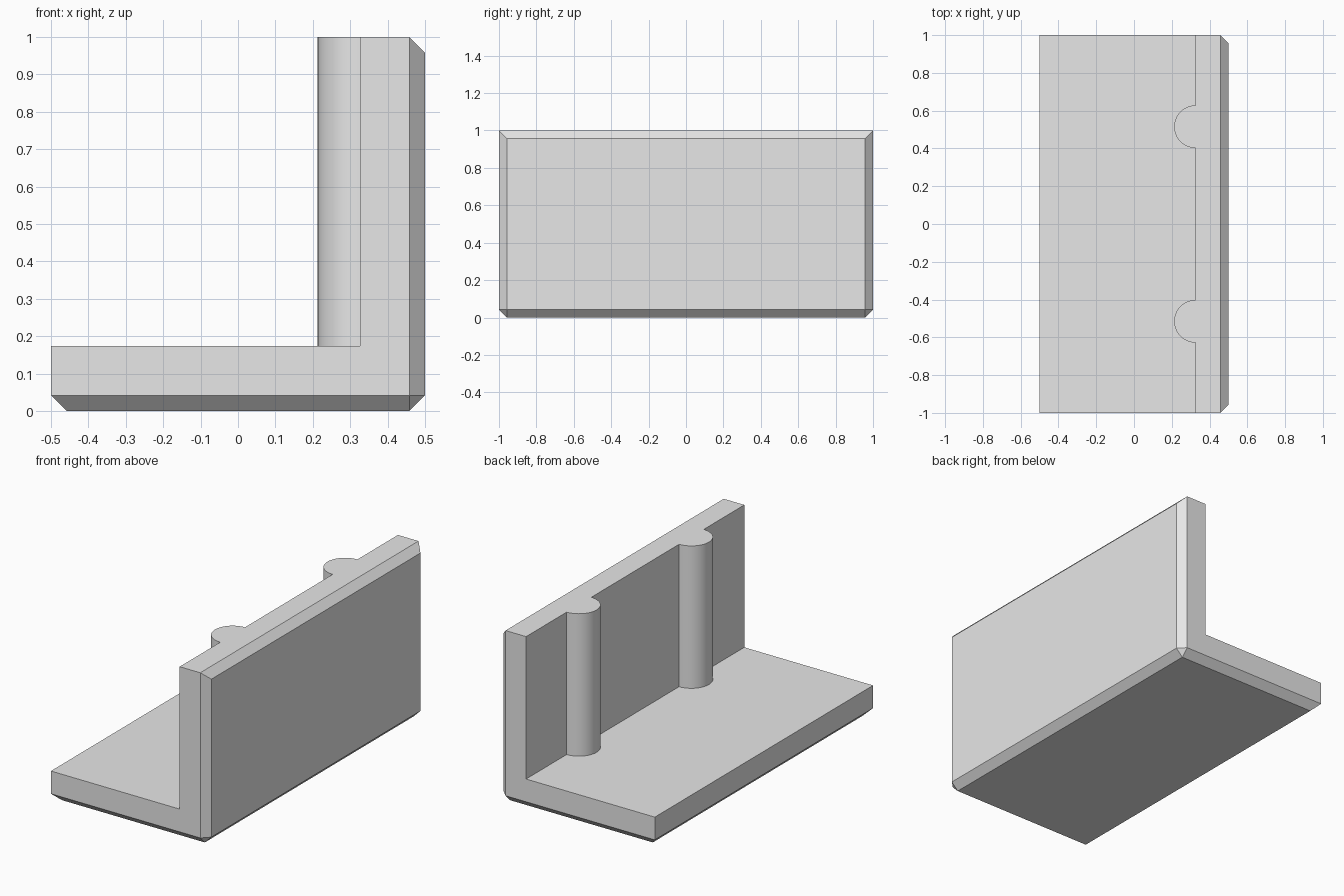
import bpy
import bmesh
from mathutils import Matrix, Vector

default_cube = bpy.data.objects.get("Cube")
if default_cube:
    bpy.data.objects.remove(default_cube, do_unlink=True)

CHAMFER = 0.042
FLOOR_TOP = 0.174
WALL_X = 0.326
RIB_RADIUS = 0.113
RIB_Y = 0.515

grey = bpy.data.materials.new("light grey")
grey.use_nodes = True
grey.diffuse_color = (0.8, 0.8, 0.8, 1)
grey.node_tree.nodes["Principled BSDF"].inputs["Base Color"].default_value = grey.diffuse_color


def add_object(name, bm):
    bmesh.ops.recalc_face_normals(bm, faces=bm.faces)
    mesh = bpy.data.meshes.new(name)
    bm.to_mesh(mesh)
    bm.free()
    mesh.materials.append(grey)
    obj = bpy.data.objects.new(name, mesh)
    bpy.context.collection.objects.link(obj)
    return obj


# L-shaped bracket, extruded along y
bm = bmesh.new()
profile = [(-0.5, 0), (0.5, 0), (0.5, 1), (WALL_X, 1), (WALL_X, FLOOR_TOP), (-0.5, FLOOR_TOP)]
end_face = bm.faces.new([bm.verts.new((x, -1, z)) for x, z in profile])
extruded = bmesh.ops.extrude_face_region(bm, geom=[end_face])["geom"]
bmesh.ops.translate(bm, vec=Vector((0, 2, 0)),
                    verts=[g for g in extruded if isinstance(g, bmesh.types.BMVert)])
bmesh.ops.recalc_face_normals(bm, faces=bm.faces)

# Chamfer around the underside and the outer wall face
outer_edges = [e for e in bm.edges
               if all(v.co.z < 0.001 for v in e.verts) or all(v.co.x > 0.499 for v in e.verts)]
bmesh.ops.bevel(bm, geom=outer_edges, offset=CHAMFER, segments=1, profile=0.5, affect='EDGES')
bracket = add_object("bracket", bm)

# Two round ribs merged into the inner side of the wall
rib_bottom = FLOOR_TOP / 2
for side, name in ((-1, "front_rib"), (1, "back_rib")):
    bm = bmesh.new()
    bmesh.ops.create_cone(bm, cap_ends=True, segments=64, radius1=RIB_RADIUS,
                          radius2=RIB_RADIUS, depth=1 - rib_bottom,
                          matrix=Matrix.Translation((WALL_X, side * RIB_Y, (1 + rib_bottom) / 2)))
    rib = add_object(name, bm)
    rib.hide_render = True
    union = bracket.modifiers.new(name, 'BOOLEAN')
    union.operation = 'UNION'
    union.solver = 'EXACT'
    union.object = rib

# Apply the unions and drop the helper ribs
bpy.context.view_layer.objects.active = bracket
bracket.select_set(True)
for modifier in list(bracket.modifiers):
    rib = modifier.object
    bpy.ops.object.modifier_apply(modifier=modifier.name)
    bpy.data.objects.remove(rib, do_unlink=True)
bpy.ops.object.shade_smooth_by_angle(angle=0.5)
